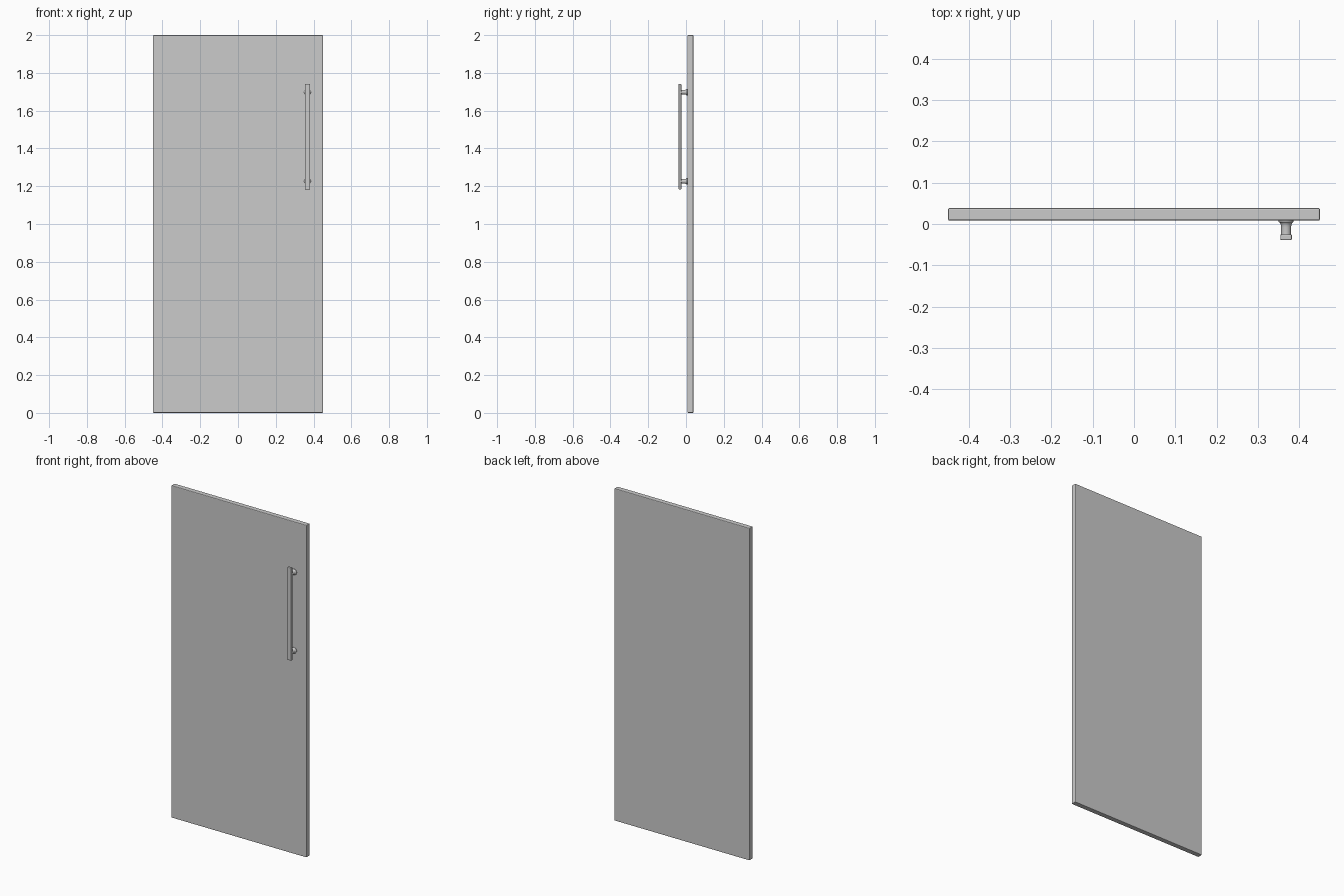
import bpy, bmesh, math
from mathutils import Matrix

if "Cube" in bpy.data.objects:
    bpy.data.objects.remove(bpy.data.objects["Cube"])


def finish(bm, name):
    bmesh.ops.recalc_face_normals(bm, faces=bm.faces)
    me = bpy.data.meshes.new(name)
    bm.to_mesh(me)
    bm.free()
    ob = bpy.data.objects.new(name, me)
    bpy.context.collection.objects.link(ob)
    return ob


def rounded_box(name, lo, hi, bevel, segments):
    bm = bmesh.new()
    size = [b - a for a, b in zip(lo, hi)]
    mid = [(a + b) / 2 for a, b in zip(lo, hi)]
    bmesh.ops.create_cube(bm, size=1, matrix=Matrix.Translation(mid) @ Matrix.Diagonal((*size, 1)))
    bmesh.ops.bevel(bm, geom=bm.edges[:], offset=bevel, segments=segments,
                    profile=0.5, affect='EDGES')
    return finish(bm, name)


def turned_post(name, x, z, profile, sides=24):
    # profile is (radius, y), turned around the y axis
    bm = bmesh.new()
    rings = [[bm.verts.new((x + r * math.cos(2 * math.pi * i / sides), y,
                            z + r * math.sin(2 * math.pi * i / sides)))
              for i in range(sides)] for r, y in profile]
    for a, b in zip(rings, rings[1:]):
        for i in range(sides):
            j = (i + 1) % sides
            bm.faces.new((a[i], a[j], b[j], b[i]))
    bm.faces.new(rings[0])
    bm.faces.new(rings[-1])
    for f in bm.faces:
        f.smooth = len(f.verts) == 4
    ob = finish(bm, name)
    bpy.ops.object.select_all(action='DESELECT')
    ob.select_set(True)
    bpy.context.view_layer.objects.active = ob
    bpy.ops.object.shade_smooth_by_angle(angle=math.radians(30))
    return ob


HX = 0.368

# Door slab
rounded_box("door_panel", (-0.45, 0.008, 0), (0.45, 0.039, 2), 0.004, 2)

# Vertical grip bar
rounded_box("handle_bar", (HX - 0.014, -0.039, 1.183), (HX + 0.014, -0.025, 1.742), 0.003, 2)

# Standoff posts, flaring into a flange at the door
post = [(0.012, -0.027), (0.012, -0.008), (0.013, -0.001), (0.015, 0.003),
        (0.018, 0.005), (0.018, 0.009)]
for label, z in (("lower", 1.226), ("upper", 1.698)):
    turned_post(label + "_handle_post", HX, z, post)
